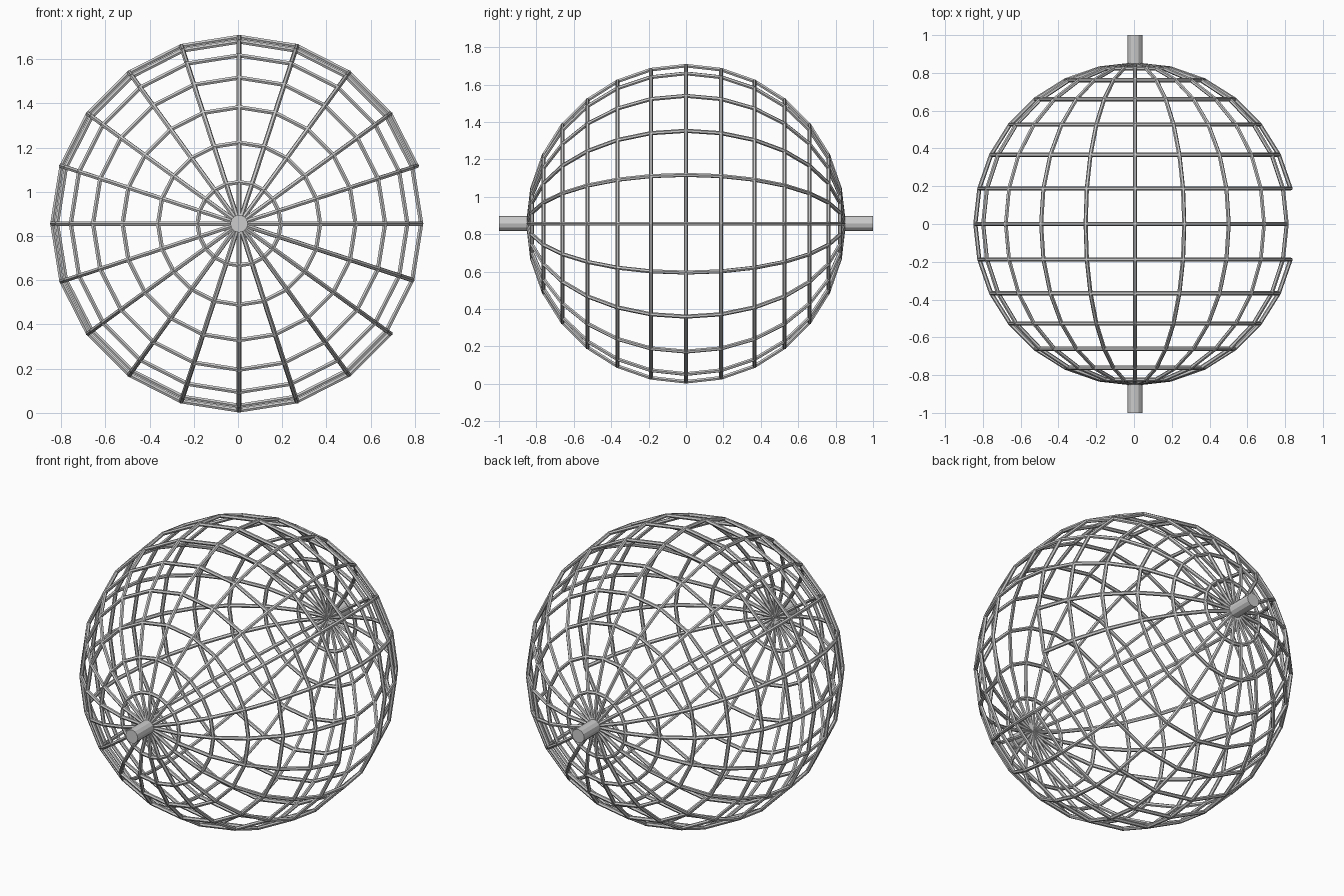
import bpy
from math import sin, cos, pi

if "Cube" in bpy.data.objects:
    bpy.data.objects.remove(bpy.data.objects["Cube"])

CX, CZ = 0.005, 0.856        # sphere centre (x, z)
R, TUBE = 0.845, 0.011       # cage radius, bar radius
SEG, RINGS = 20, 14          # meridians, latitude steps


def node(seg, ring):
    """Cage node; the polar axis runs along y, ring 0 is the front pole."""
    a, t = 2 * pi * seg / SEG, pi * ring / RINGS
    return (CX + R * sin(t) * cos(a), -R * cos(t), CZ + R * sin(t) * sin(a))


def bars(name, paths):
    """Thin six-sided bars along a list of (points, closed) paths."""
    cu = bpy.data.curves.new(name, 'CURVE')
    cu.dimensions = '3D'
    cu.bevel_depth = TUBE
    cu.bevel_resolution = 1
    cu.use_fill_caps = True
    for pts, closed in paths:
        sp = cu.splines.new('POLY')
        sp.points.add(len(pts) - 1)
        for p, co in zip(sp.points, pts):
            p.co = (*co, 1)
        sp.use_cyclic_u = closed
        sp.use_smooth = False
    ob = bpy.data.objects.new(name, cu)
    bpy.context.collection.objects.link(ob)
    bpy.ops.object.select_all(action='DESELECT')
    ob.select_set(True)
    bpy.context.view_layer.objects.active = ob
    bpy.ops.object.convert(target='MESH')


# Meridian bars; the two next to the side opening are interrupted at the equator
half = RINGS // 2
meridians = []
for s in range(SEG):
    if s in (0, SEG - 1):
        spans = [range(0, half), range(half + 1, RINGS + 1)]
    else:
        spans = [range(0, RINGS + 1)]
    meridians += [([node(s, r) for r in span], False) for span in spans]
bars("meridian_bars", meridians)

# Ring bars; the equator is open on the right side
rings = []
for r in range(1, RINGS):
    if r == half:
        rings.append(([node(s, r) for s in range(1, SEG - 1)], False))
    else:
        rings.append(([node(s, r) for s in range(SEG)], True))
bars("ring_bars", rings)

# Axle pins at both poles
for name, side in (("front_pin", -1), ("back_pin", 1)):
    bpy.ops.mesh.primitive_cylinder_add(
        vertices=12, radius=0.04, depth=0.16,
        location=(CX, side * 0.92, CZ), rotation=(pi / 2, 0, 0))
    bpy.context.object.name = name
